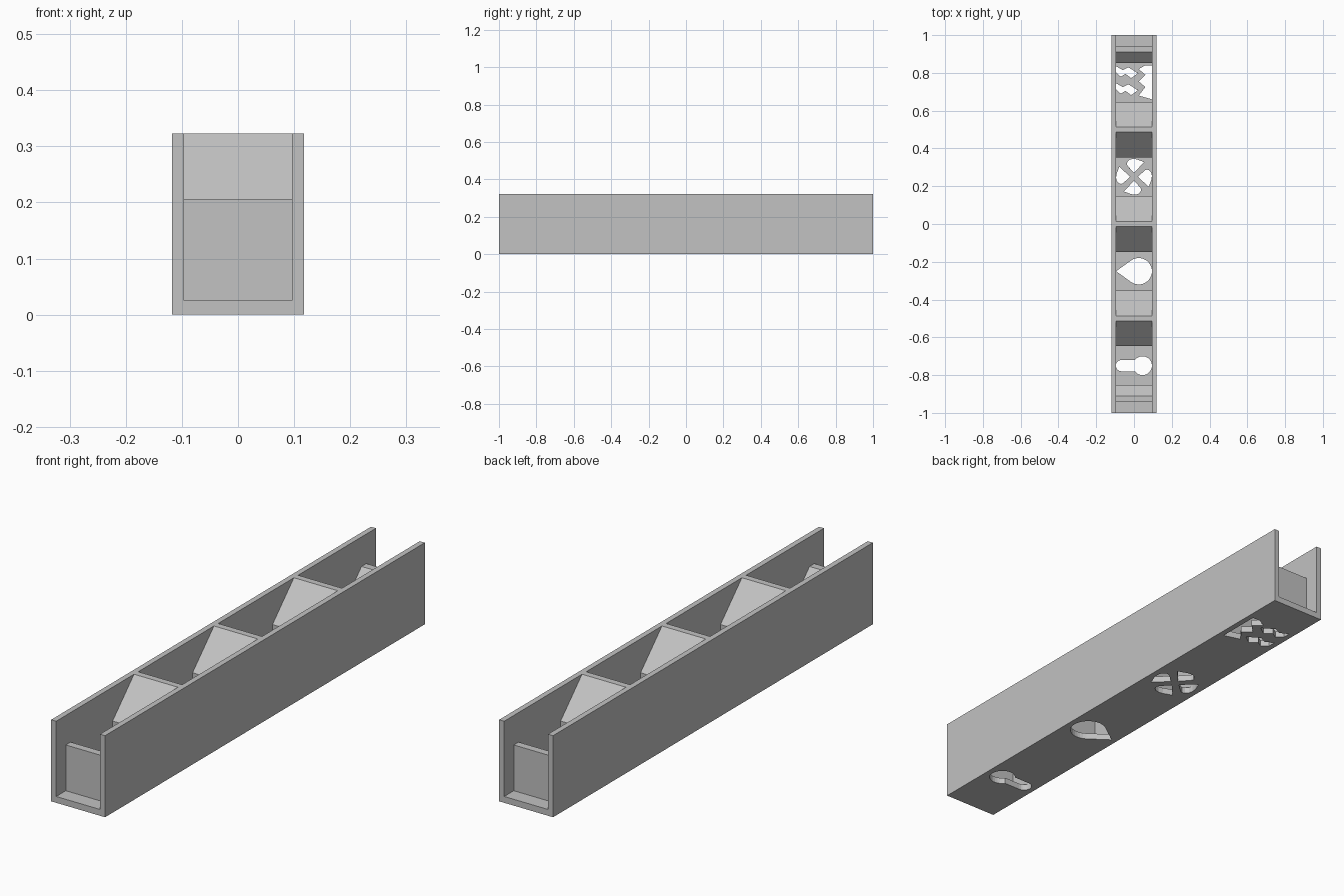
import bpy, bmesh
from math import cos, sin, pi, radians
from mathutils import Vector

old = bpy.data.objects.get("Cube")
if old:
    bpy.data.objects.remove(old, do_unlink=True)

grey = bpy.data.materials.new("plain_grey")
grey.use_nodes = True
tone = (0.54, 0.54, 0.54, 1)
grey.diffuse_color = tone
grey.node_tree.nodes["Principled BSDF"].inputs["Base Color"].default_value = tone

HALF_W, INNER, FLOOR, TOP = 0.118, 0.096, 0.025, 0.323
POCKET = 0.103          # half length of each pocket
STEP = 0.5              # spacing of the pockets


def prism(name, outlines, place, push):
    """Extrude flat outlines; place maps (a, b) to 3D."""
    bm = bmesh.new()
    for outline in outlines:
        face = bm.faces.new([bm.verts.new(place(a, b)) for a, b in outline])
        new = bmesh.ops.extrude_face_region(bm, geom=[face])["geom"]
        verts = [v for v in new if isinstance(v, bmesh.types.BMVert)]
        bmesh.ops.translate(bm, verts=verts, vec=Vector(push))
    bmesh.ops.recalc_face_normals(bm, faces=bm.faces)
    mesh = bpy.data.meshes.new(name)
    bm.to_mesh(mesh)
    bm.free()
    mesh.materials.append(grey)
    obj = bpy.data.objects.new(name, mesh)
    bpy.context.collection.objects.link(obj)
    return obj


def arc(cx, cy, r, start, end, n=24):
    angles = [radians(start + (end - start) * i / n) for i in range(n + 1)]
    return [(cx + r * cos(a), cy + r * sin(a)) for a in angles]


# U-shaped channel
section = [(-HALF_W, 0), (HALF_W, 0), (HALF_W, TOP), (INNER, TOP),
           (INNER, FLOOR), (-INNER, FLOOR), (-INNER, TOP), (-HALF_W, TOP)]
channel = prism("channel", [section], lambda x, z: (x, -1, z), (0, 2, 0))

# Hole outlines, each around its own pocket centre
keyhole = arc(0.045, 0, 0.05, -143, 143) + arc(-0.066, 0, 0.03, 90, 270, 12)
teardrop = arc(0.025, 0, 0.07, -124, 124) + [(-0.095, 0)]
petal = [(0, 0.02), (0.053, 0.078), (0.015, 0.092), (-0.005, 0.095),
         (-0.022, 0.091), (-0.034, 0.081), (-0.038, 0.068), (-0.034, 0.058)]
pinwheel = [petal]
for turn in range(3):
    pinwheel.append([(y, -x) for x, y in pinwheel[-1]])
comb = [(0.095, 0.09), (0.06, 0.09), (0.025, 0.07), (0.06, 0.04), (0.025, 0.005),
        (0.06, -0.025), (0.025, -0.07), (0.095, -0.09)]
ribbon = [(-0.095, 0.085), (-0.06, 0.065), (-0.03, 0.08), (0.02, 0.048),
          (-0.015, 0.022), (-0.045, 0.045), (-0.07, 0.03), (-0.095, 0.052)]
zigzag = [comb, ribbon, [(x, y - 0.09) for x, y in ribbon]]

# Cut the holes through the floor
for i, shapes in enumerate([[keyhole], [teardrop], pinwheel, zigzag]):
    centre = (i - 1.5) * STEP
    cutter = prism("hole_cutter", shapes,
                   lambda x, y: (x, centre + y, -0.05), (0, 0, 0.1))
    cutter.hide_render = True
    mod = channel.modifiers.new("hole", "BOOLEAN")
    mod.operation, mod.solver, mod.object = "DIFFERENCE", "EXACT", cutter
    bpy.context.view_layer.objects.active = channel
    bpy.ops.object.modifier_apply(modifier=mod.name)
    bpy.data.objects.remove(cutter, do_unlink=True)

# Full-height ridges between the pockets
foot = STEP / 2 - POCKET
crest = 0.013
shoulder = TOP - (foot - crest)
for i, name in enumerate(["front_divider", "middle_divider", "back_divider"]):
    centre = (i - 1) * STEP
    half = [(foot, FLOOR), (foot, shoulder), (crest, TOP)]
    outline = half + [(-y, z) for y, z in reversed(half)]
    prism(name, [outline], lambda y, z: (-INNER, centre + y, z), (2 * INNER, 0, 0))

# Lower half ridges closing both ends
inner_y = STEP * 1.5 + POCKET
end_top, outer_y, edge_y = 0.206, 0.94, 0.91
end = [(inner_y, FLOOR), (inner_y, end_top - (edge_y - inner_y)),
       (edge_y, end_top), (outer_y, end_top), (outer_y, FLOOR)]
for name, side in (("front_end_wall", -1), ("back_end_wall", 1)):
    prism(name, [end], lambda y, z: (-INNER, side * y, z), (2 * INNER, 0, 0))
